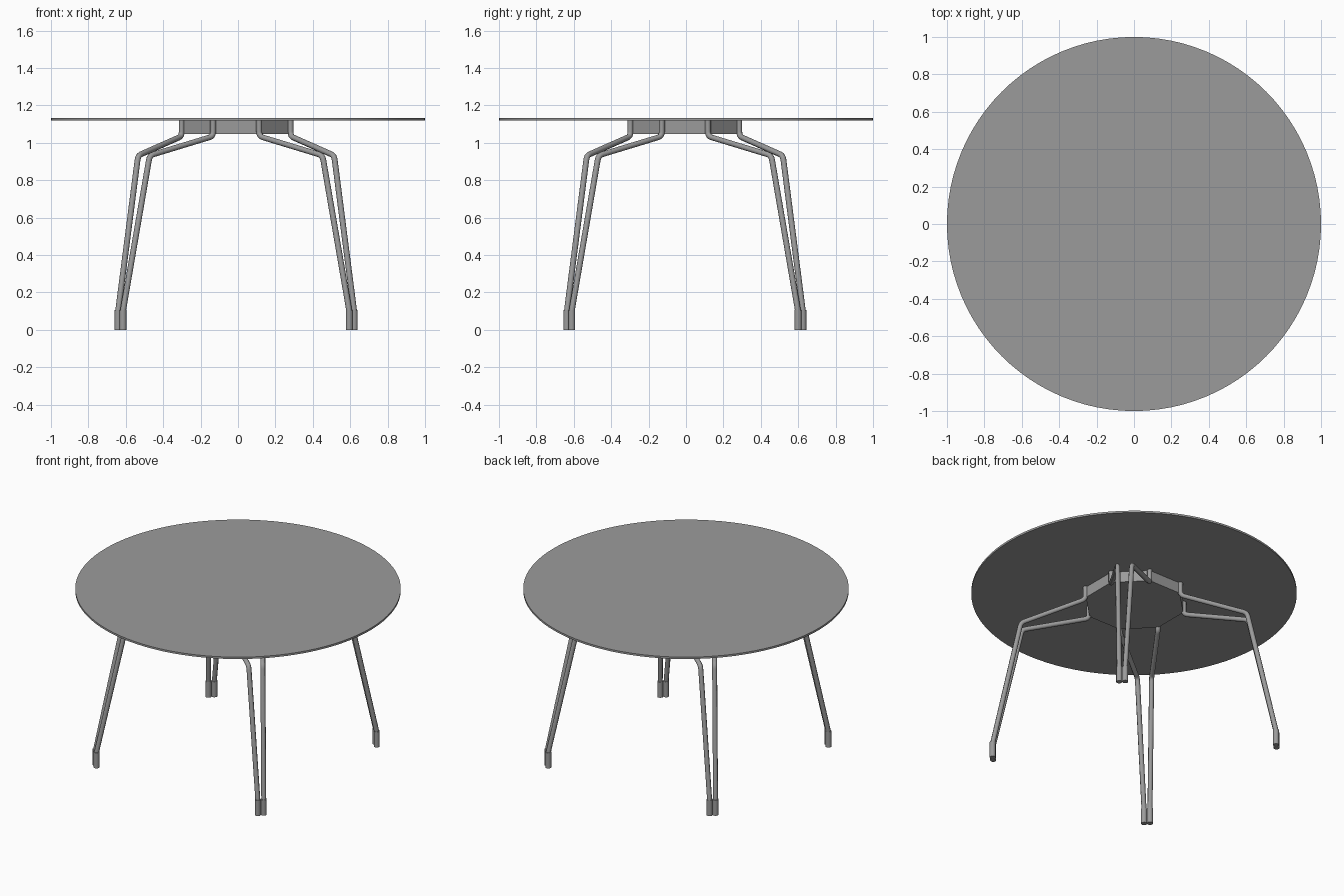
import bpy, math
from mathutils import Vector

if "Cube" in bpy.data.objects:
    bpy.data.objects.remove(bpy.data.objects["Cube"])

grey = bpy.data.materials.new("mid_grey")
grey.use_nodes = True
colour = (0.33, 0.33, 0.33, 1)
grey.diffuse_color = colour
grey.node_tree.nodes["Principled BSDF"].inputs["Base Color"].default_value = colour

# The base sits slightly off the centre of the top
BASE = Vector((-0.01, -0.006, 0))


def cylinder(name, radius, z0, z1, sides, at=Vector((0, 0, 0)), smooth=True):
    bpy.ops.mesh.primitive_cylinder_add(
        vertices=sides, radius=radius, depth=z1 - z0,
        location=(at.x, at.y, (z0 + z1) / 2))
    ob = bpy.context.object
    ob.name = name
    ob.data.materials.append(grey)
    if smooth:
        bpy.ops.object.shade_smooth_by_angle(angle=math.radians(40))
    return ob


def rounded(points, cut):
    """Replace each inner corner of a path by a short arc."""
    path = [points[0]]
    for before, p, after in zip(points, points[1:], points[2:]):
        a = p + (before - p).normalized() * cut
        b = p + (after - p).normalized() * cut
        for i in range(5):
            t = i / 4
            path.append(a * (1 - t) ** 2 + p * 2 * t * (1 - t) + b * t ** 2)
    return path + [points[-1]]


def rod(name, points, radius):
    curve = bpy.data.curves.new(name, "CURVE")
    curve.dimensions = "3D"
    curve.bevel_depth = radius
    curve.bevel_resolution = 2
    curve.use_fill_caps = True
    path = rounded(points, 0.025)
    spline = curve.splines.new("POLY")
    spline.points.add(len(path) - 1)
    for target, p in zip(spline.points, path):
        target.co = (*p, 1)
        target.radius = 1
    spline.use_smooth = True
    curve.materials.append(grey)
    ob = bpy.data.objects.new(name, curve)
    bpy.context.collection.objects.link(ob)


# Round top
cylinder("table_top", 1, 1.12, 1.133, 96)

# Solid octagonal hub under the top
hub = cylinder("hub", 0.313, 1.048, 1.12, 8, BASE, smooth=False)
hub.rotation_euler.z = math.radians(22.5)

# One rod path (x, y, z); the second rod of each leg swaps x and y
ROD = [(0.291, 0.123, 1.12), (0.291, 0.123, 1.035), (0.524, 0.462, 0.932),
       (0.631, 0.605, 0.10), (0.631, 0.605, 0.05)]

for side, sx in (("left", 1), ("right", -1)):
    for end, sy in (("front", -1), ("back", 1)):
        for part, swap in (("outer", False), ("inner", True)):
            points = []
            for x, y, z in ROD:
                if swap:
                    x, y = y, x
                points.append(Vector((x * sx, y * sy, z)) + BASE)
            label = f"{end}_{side}_{part}"
            rod(f"{label}_rod", points, 0.0155)
            # Foot sleeve
            cylinder(f"{label}_foot", 0.0185, 0, 0.105, 16, points[-1])
